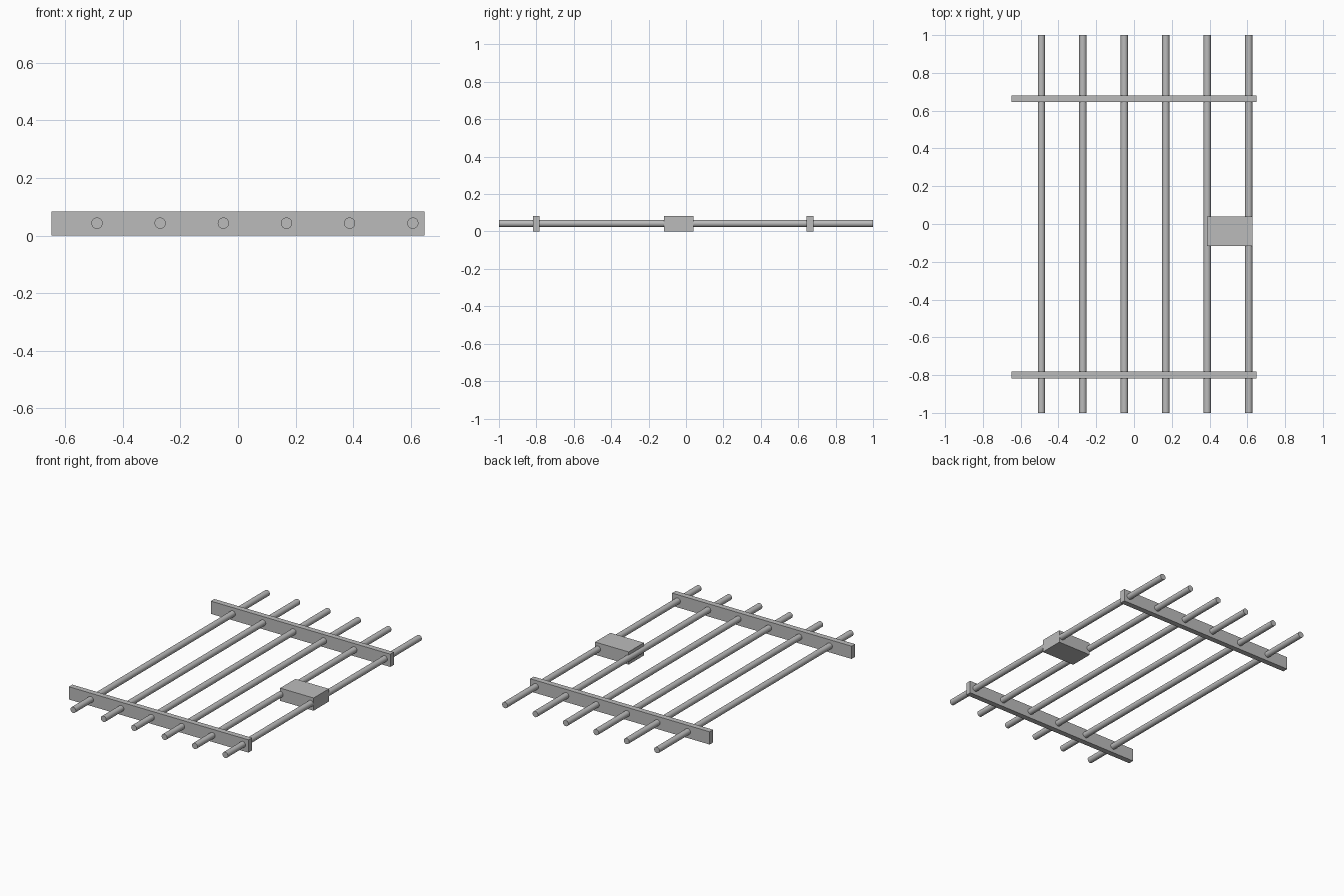
import bpy
from math import pi

cube = bpy.data.objects.get("Cube")
if cube:
    bpy.data.objects.remove(cube, do_unlink=True)

# Single plain grey material
grey = bpy.data.materials.new("plain grey")
grey.use_nodes = True
colour = (0.5, 0.5, 0.5, 1)
grey.diffuse_color = colour
grey.node_tree.nodes["Principled BSDF"].inputs["Base Color"].default_value = colour

HEIGHT = 0.083
ROD_Z = 0.043


def box(name, x, y, z):
    """Axis-aligned box from (min, max) pairs."""
    pairs = (x, y, z)
    bpy.ops.mesh.primitive_cube_add(size=1, location=[(a + b) / 2 for a, b in pairs])
    obj = bpy.context.object
    obj.name = name
    obj.scale = [b - a for a, b in pairs]
    bpy.ops.object.transform_apply(location=False, rotation=False, scale=True)
    obj.data.materials.append(grey)


def rod(name, x):
    """Round rod running front to back."""
    bpy.ops.mesh.primitive_cylinder_add(vertices=32, radius=0.0195, depth=2,
                                        location=(x, 0, ROD_Z), rotation=(pi / 2, 0, 0))
    obj = bpy.context.object
    obj.name = name
    obj.data.materials.append(grey)
    bpy.ops.object.shade_smooth_by_angle()


# Six evenly spaced long rods
for i in range(6):
    rod(f"long_rod_{i + 1}", -0.49 + 0.2195 * i)

# Two flat rails that the rods pass through
for name, y in (("front_rail", -0.8), ("back_rail", 0.663)):
    box(name, (-0.648, 0.648), (y - 0.018, y + 0.018), (0, HEIGHT))

# Lock block joining the two left-hand rods
box("lock_block", (0.386, 0.628), (-0.117, 0.04), (0, HEIGHT))
